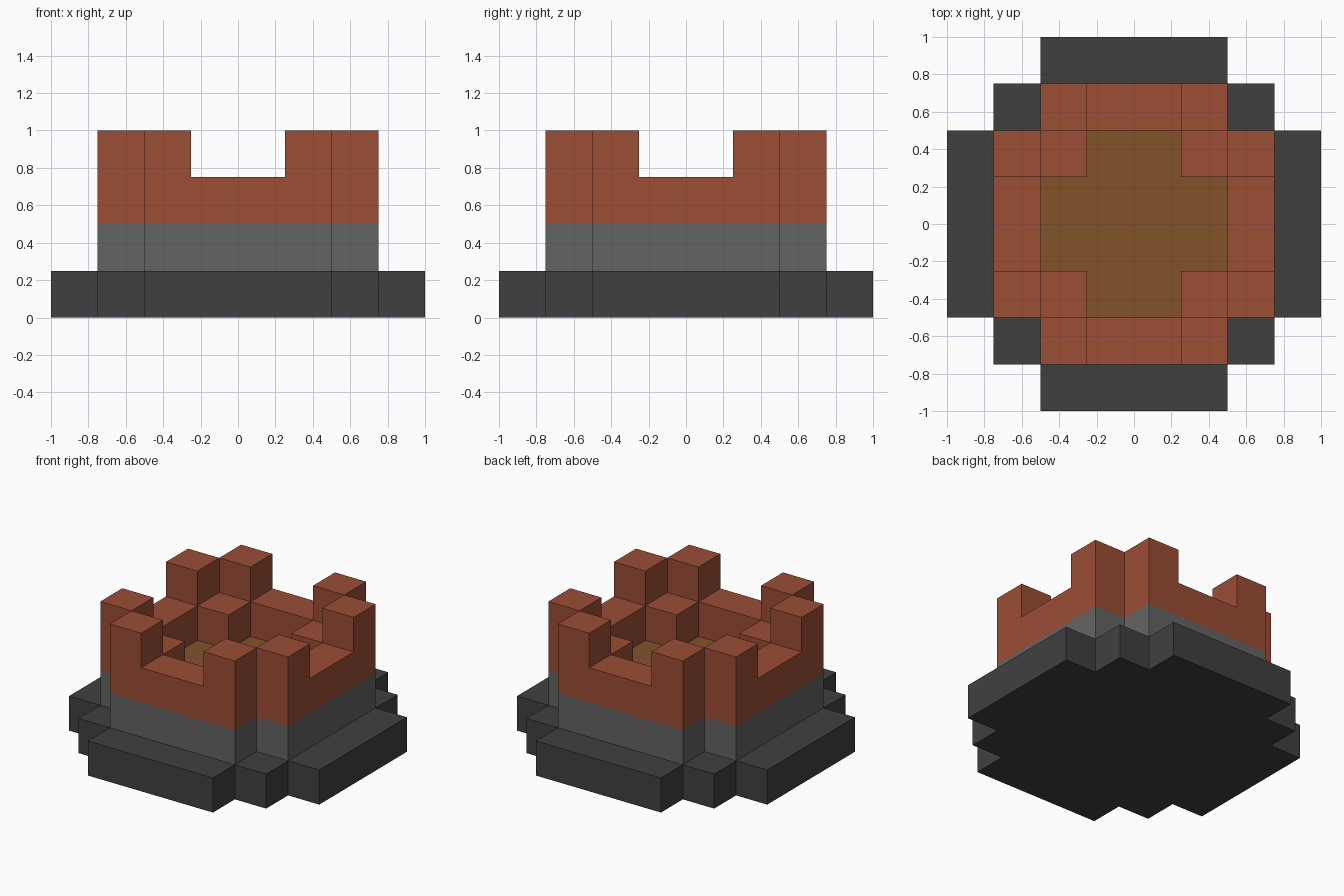
import bpy
import bmesh
import math
from mathutils import Matrix, Vector

if "Cube" in bpy.data.objects:
    bpy.data.objects.remove(bpy.data.objects["Cube"], do_unlink=True)

U = 0.25  # block size


def material(name, rgb):
    mat = bpy.data.materials.new(name)
    mat.use_nodes = True
    colour = (*rgb, 1)
    mat.diffuse_color = colour
    mat.node_tree.nodes["Principled BSDF"].inputs["Base Color"].default_value = colour
    return mat


dark_stone = material("dark_stone", (0.051, 0.051, 0.051))
grey_stone = material("grey_stone", (0.127, 0.127, 0.127))
red_brick = material("red_brick", (0.328, 0.074, 0.036))
brown_floor = material("brown_floor", (0.223, 0.084, 0.024))


def quarter_turns(points):
    """Repeat a run of outline points around the four sides."""
    outline = []
    for _ in range(4):
        outline += points
        points = [(-y, x) for x, y in points]
    return outline


def prism(name, outline, sweep, mats, matrix=Matrix()):
    """Extrude a flat outline (3D points in blocks) along a sweep vector."""
    bm = bmesh.new()
    face = bm.faces.new([bm.verts.new(Vector(p) * U) for p in outline])
    ext = bmesh.ops.extrude_face_region(bm, geom=[face], use_keep_orig=True)
    moved = [v for v in ext["geom"] if isinstance(v, bmesh.types.BMVert)]
    bmesh.ops.translate(bm, verts=moved, vec=Vector(sweep) * U)
    bmesh.ops.recalc_face_normals(bm, faces=bm.faces)
    if len(mats) > 1:  # second colour on upward faces
        for f in bm.faces:
            f.material_index = int(f.normal.z > 0.5)
    bm.transform(matrix)
    mesh = bpy.data.meshes.new(name)
    bm.to_mesh(mesh)
    bm.free()
    for mat in mats:
        mesh.materials.append(mat)
    obj = bpy.data.objects.new(name, mesh)
    bpy.context.collection.objects.link(obj)
    return obj


# Stepped foundation slab
foundation = quarter_turns([(4, -2), (4, 2), (3, 2), (3, 3), (2, 3)])
prism("foundation", [(x, y, 0) for x, y in foundation], (0, 0, 1), [dark_stone])

# Stone course, whose top is the floor inside the walls
course = quarter_turns([(3, -2), (3, 2), (2, 2)])
prism("stone_course", [(x, y, 1) for x, y in course], (0, 0, 1),
      [grey_stone, brown_floor])

# Notched brick wall on each side, and a low pier inside each corner
notched = [(-2, 2), (2, 2), (2, 4), (1, 4), (1, 3), (-1, 3), (-1, 4), (-2, 4)]
square = [(1, 1), (2, 1), (2, 2), (1, 2)]
for i, side in enumerate(("front", "left", "back", "right")):
    turn = Matrix.Rotation(math.radians(90 * i), 4, "Z")
    prism(side + "_wall", [(x, -3, z) for x, z in notched], (0, 1, 0),
          [red_brick], turn)
    prism(side + "_corner_pier", [(x, -y, 2) for x, y in square], (0, 0, 1),
          [red_brick], turn)
